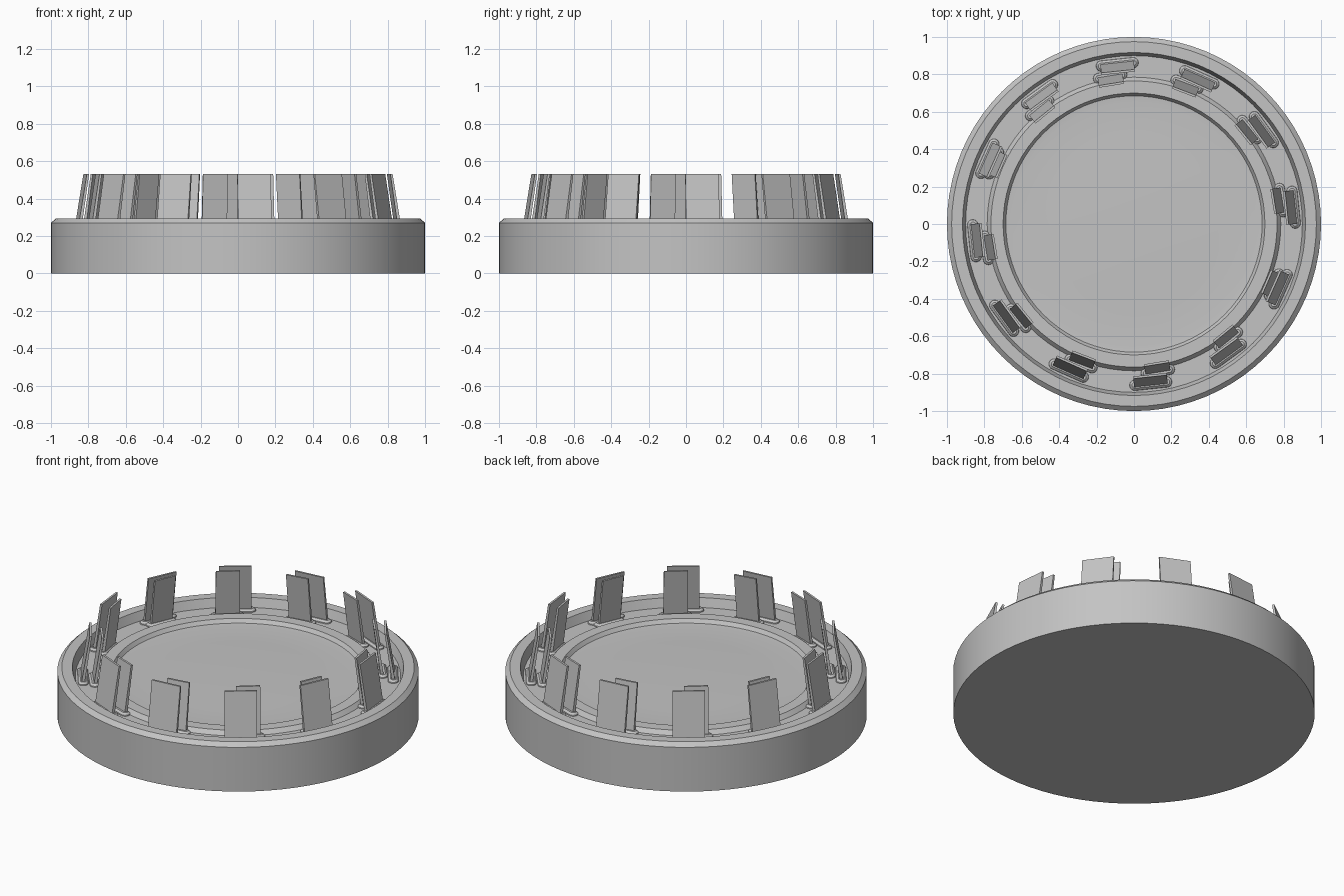
import bpy, bmesh, math
from mathutils import Matrix, Vector

if "Cube" in bpy.data.objects:
    bpy.data.objects.remove(bpy.data.objects["Cube"])

grey = bpy.data.materials.new("light grey")
grey.diffuse_color = (0.55, 0.55, 0.55, 1)
grey.use_nodes = True
grey.node_tree.nodes["Principled BSDF"].inputs["Base Color"].default_value = grey.diffuse_color


def finish(name, bm, smooth):
    bmesh.ops.recalc_face_normals(bm, faces=bm.faces)
    mesh = bpy.data.meshes.new(name)
    bm.to_mesh(mesh)
    bm.free()
    mesh.materials.append(grey)
    ob = bpy.data.objects.new(name, mesh)
    bpy.context.collection.objects.link(ob)
    if smooth:
        bpy.context.view_layer.objects.active = ob
        ob.select_set(True)
        bpy.ops.object.shade_smooth_by_angle(angle=math.radians(20))
        ob.select_set(False)


# Round cap body: outer wall, chamfered rim, groove, inner ridge, domed centre
profile = [(0, 0), (1, 0), (1, .27), (.975, .293), (.917, .293), (.9, .24),
           (.785, .24), (.765, .265), (.70, .265), (.685, .243), (.65, .24),
           (.45, .245), (.22, .249), (0, .25)]
bm = bmesh.new()
verts = [bm.verts.new((r, 0, z)) for r, z in profile]
edges = [bm.edges.new(pair) for pair in zip(verts, verts[1:])]
bmesh.ops.spin(bm, geom=verts + edges, cent=(0, 0, 0), axis=(0, 0, 1),
               angle=math.tau, steps=80, use_merge=True)
bmesh.ops.remove_doubles(bm, verts=bm.verts, dist=1e-5)
finish("cap_body", bm, True)


def add_blade(bm, angle, r_low, r_top, width):
    """Thin plate leaning towards the axis."""
    turn = Matrix.Rotation(angle, 3, 'Z')
    box = bmesh.ops.create_cube(bm, size=1)["verts"]
    for v in box:
        top = v.co.z > 0
        thick = .012 if top else .018
        r = (r_top if top else r_low) - (thick if v.co.x < 0 else 0)
        v.co = turn @ Vector((r, v.co.y * width, .53 if top else .235))


def add_foot(bm, angle, radius, width):
    """Low rounded pad around the root of a blade."""
    turn = Matrix.Rotation(angle, 3, 'Z')
    half = width / 2 - .005
    loops = []
    for z, rad in ((.235, .03), (.246, .028), (.256, .016)):
        loop = []
        for i in range(16):
            a = math.tau * (i + .5) / 16
            y = math.sin(a) * rad + math.copysign(half, math.sin(a))
            loop.append(bm.verts.new(turn @ Vector((radius + math.cos(a) * rad, y, z))))
        loops.append(loop)
    for low, high in zip(loops, loops[1:]):
        for i in range(16):
            j = (i + 1) % 16
            bm.faces.new((low[i], low[j], high[j], high[i]))
    bm.faces.new(loops[0])
    bm.faces.new(loops[-1])


# Twelve pairs of clips; two opposite pairs sit closer together
blades, feet = bmesh.new(), bmesh.new()
for k in range(12):
    base = 6 + 30 * k
    close = k in (5, 11)
    outer = math.radians(base)
    inner = math.radians(base + (0.5 if close else 3.2))
    r_in = .825 if close else .806
    add_blade(blades, outer, .870, .822, .18)
    add_blade(blades, inner, r_in, r_in - .045, .135)
    add_foot(feet, outer, .858, .18)
    add_foot(feet, inner, r_in - .008, .135)
finish("clip_blades", blades, False)
finish("clip_feet", feet, True)
